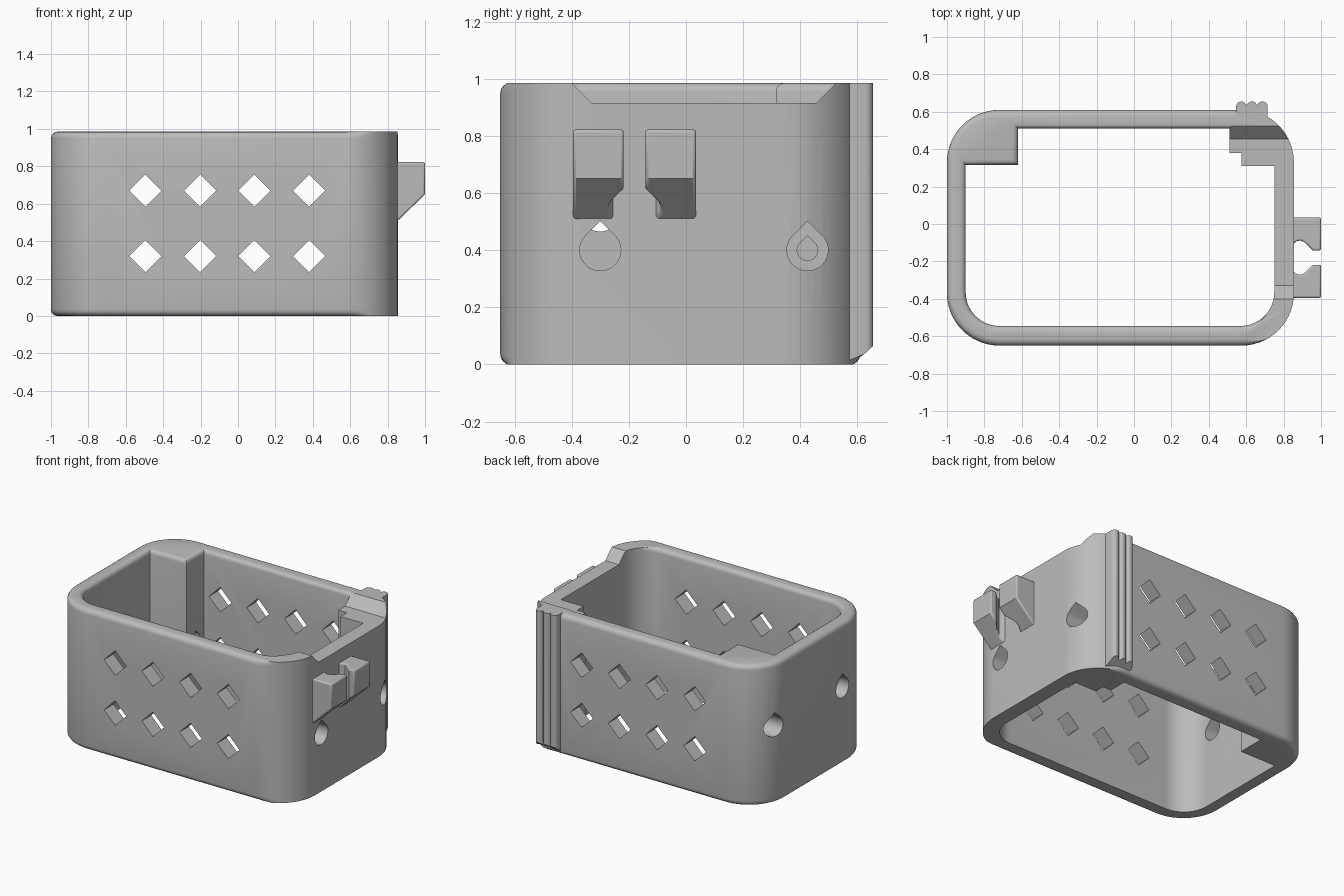
import bpy, bmesh, math
from mathutils import Vector

if "Cube" in bpy.data.objects:
    bpy.data.objects.remove(bpy.data.objects["Cube"])

grey = bpy.data.materials.new("plain_grey")
grey.diffuse_color = (0.5, 0.5, 0.5, 1)
grey.use_nodes = True
grey.node_tree.nodes["Principled BSDF"].inputs["Base Color"].default_value = grey.diffuse_color


def make(name, rings):
    """Closed solid through rings of equal length."""
    bm = bmesh.new()
    vs = [[bm.verts.new(p) for p in r] for r in rings]
    n = len(vs[0])
    for a, b in zip(vs, vs[1:]):
        for i in range(n):
            j = (i + 1) % n
            bm.faces.new((a[i], a[j], b[j], b[i]))
    bm.faces.new(vs[0][::-1])
    bm.faces.new(vs[-1])
    bmesh.ops.recalc_face_normals(bm, faces=bm.faces)
    me = bpy.data.meshes.new(name)
    bm.to_mesh(me)
    bm.free()
    ob = bpy.data.objects.new(name, me)
    bpy.context.collection.objects.link(ob)
    me.materials.append(grey)
    return ob


def arc(cx, cy, r, a0, a1, n=14):
    return [(cx + r * math.cos(math.radians(a0 + (a1 - a0) * i / n)),
             cy + r * math.sin(math.radians(a0 + (a1 - a0) * i / n))) for i in range(n + 1)]


def offset_ring(poly, d, z):
    """Mitred outward offset of a plan outline, fading out toward the right end."""
    out = []
    for i, p in enumerate(poly):
        a, p, b = Vector(poly[i - 1]), Vector(p), Vector(poly[(i + 1) % len(poly)])
        e, f = (p - a).normalized(), (b - p).normalized()
        n1, n2 = Vector((e.y, -e.x)), Vector((f.y, -f.x))
        m = (n1 + n2) / (1 + n1.dot(n2))
        q = p + m * d * min(1, max(0, (0.70 - p.x) / 0.1))
        out.append((q.x, q.y, z))
    return out


def apply_bool(ob, other, op):
    m = ob.modifiers.new("b", 'BOOLEAN')
    m.operation, m.object, m.solver = op, other, 'EXACT'
    bpy.context.view_layer.objects.active = ob
    bpy.ops.object.modifier_apply(modifier=m.name)
    bpy.data.objects.remove(other)


def teardrop(x0, x1, y, z, r):
    pts = arc(y, z, r, 135, 405, 28) + [(y, z + r * 1.414)]
    return make("hole_cutter", [[(x, a, b) for a, b in pts] for x in (x0, x1)])


H, R = 0.985, 0.28
X0, X1, Y0, Y1 = -1.0, 0.855, -0.65, 0.61

# Outer shell with rounded top and bottom edges
outer = (arc(X0 + R, Y0 + R, R, 180, 270) + arc(X1 - R, Y0 + R, R, 270, 360)
         + arc(X1 - R, Y1 - R, R, 0, 90) + arc(X0 + R, Y1 - R, R, 90, 180))
f = 0.035
quarter = [math.radians(a) for a in (0, 22.5, 45, 67.5, 90)]
rings = [offset_ring(outer, -f * (1 - math.sin(t)), f * (1 - math.cos(t))) for t in quarter]
rings += [offset_ring(outer, -f * (1 - math.cos(t)), H - f + f * math.sin(t)) for t in quarter]
body = make("case_body", rings)

# Cavity, leaving solid posts in both back corners
inner = (arc(-0.72, -0.365, 0.18, 180, 270) + arc(0.57, -0.365, 0.18, 270, 360)
         + [(0.75, 0.31), (0.575, 0.31), (0.575, 0.38), (0.51, 0.38), (0.51, 0.51),
            (-0.62, 0.51), (-0.62, 0.315), (-0.9, 0.315)])
g = 0.03
rings = [offset_ring(inner, 0, -0.1)]
rings += [offset_ring(inner, g * (1 - math.cos(t)), H - g + g * math.sin(t)) for t in quarter]
rings += [offset_ring(inner, g, H + 0.1)]
apply_bool(body, make("cavity_cutter", rings), 'DIFFERENCE')

# Grip ribs on the back right corner, chamfered at the foot
ribs = [(0.545, 0.57), (0.545, 0.625)]
for k in range(3):
    ribs += arc(0.574 + 0.0565 * k, 0.627, 0.028, 160, 20, 8)
ribs += [(0.715, 0.625), (0.715, 0.54)]
apply_bool(body, make("rib_block", [[(x, y, max(0, (y - 0.585) * 0.93)) for x, y in ribs],
                                    [(x, y, H) for x, y in ribs]]), 'UNION')

# Sloped recess in the top of the right wall
sec = [(-0.42, 1.005), (-0.33, 0.915), (0.455, 0.915), (0.545, 1.005)]
apply_bool(body, make("recess_cutter", [[(x, y, z) for y, z in sec] for x in (0.5, 1.2)]), 'DIFFERENCE')

# Diamond vents through the front and back walls
for cx in (-0.495, -0.203, 0.088, 0.38):
    for cz in (0.32, 0.67):
        d = 0.086
        pts = [(cx - d, cz), (cx, cz - d), (cx + d, cz), (cx, cz + d)]
        apply_bool(body, make("vent_cutter", [[(x, y, z) for x, z in pts] for y in (-1, 1)]), 'DIFFERENCE')

# Teardrop screw holes
for x0, x1, y, z, r in ((0.4, 1, -0.30, 0.40, 0.072), (0.4, 1, 0.425, 0.40, 0.072),
                        (-1.1, -0.8, -0.30, 0.535, 0.07), (-1.1, -0.75, 0.425, 0.535, 0.07),
                        (-0.86, -0.5, 0.425, 0.40, 0.036)):
    apply_bool(body, teardrop(x0, x1, y, z, r), 'DIFFERENCE')

# Pair of mirrored cable clip jaws with sloped undersides
mid = -0.18
jaw = [(0.84, 0.215), (1.0, 0.215), (1.0, 0.038), (0.957, 0.038), (0.925, 0.07),
       (0.91, 0.083), (0.89, 0.092), (0.87, 0.088), (0.855, 0.075), (0.84, 0.07)]
clips = []
for name, s in (("clip_jaw_back", 1), ("clip_jaw_front", -1)):
    pts = [(x, mid + s * y) for x, y in jaw]
    ob = make(name, [[(x, y, 0.51 + (x - 0.855) * 0.965) for x, y in pts],
                     [(x, y, 0.822) for x, y in pts]])
    b = ob.modifiers.new("soft_edges", 'BEVEL')
    b.width, b.segments, b.limit_method, b.angle_limit = 0.012, 3, 'ANGLE', math.radians(60)
    clips.append(ob)

# Smooth shading with crisp edges
for ob in [body] + clips:
    bpy.ops.object.select_all(action='DESELECT')
    ob.select_set(True)
    bpy.context.view_layer.objects.active = ob
    bpy.ops.object.shade_smooth_by_angle(angle=math.radians(30))
